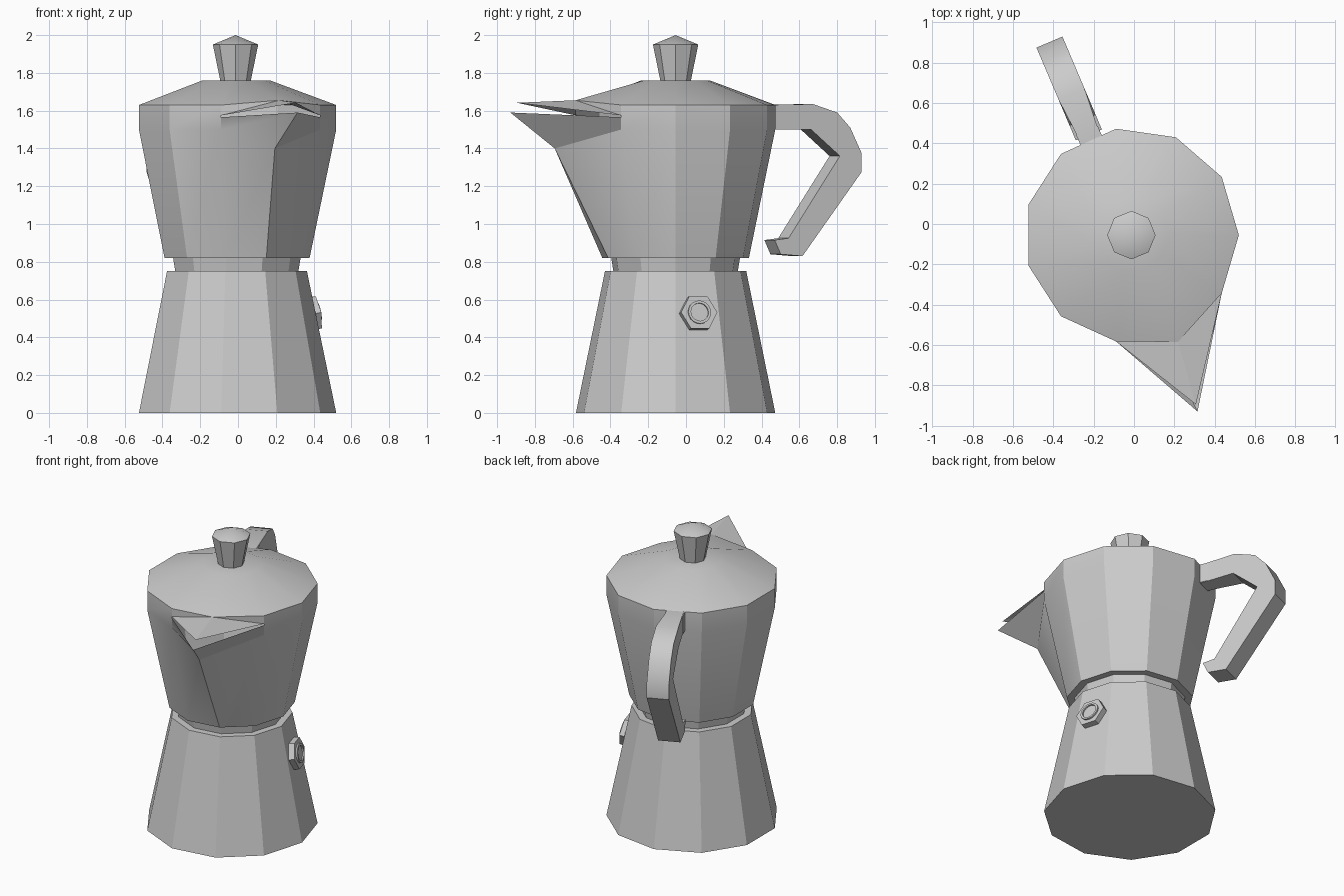
import bpy, bmesh
from math import cos, sin, pi, radians, atan
from mathutils import Vector, Matrix

if "Cube" in bpy.data.objects:
    bpy.data.objects.remove(bpy.data.objects["Cube"])

CX, CY, N = -0.013, -0.055, 11


def finish(name, bm, angle=25):
    bmesh.ops.recalc_face_normals(bm, faces=bm.faces)
    me = bpy.data.meshes.new(name)
    bm.to_mesh(me)
    bm.free()
    ob = bpy.data.objects.new(name, me)
    bpy.context.collection.objects.link(ob)
    bpy.ops.object.select_all(action='DESELECT')
    ob.select_set(True)
    bpy.context.view_layer.objects.active = ob
    bpy.ops.object.shade_smooth_by_angle(angle=radians(angle))
    return ob


def ring(bm, r, z, n=N, cx=CX, cy=CY):
    return [bm.verts.new((cx + r * cos(2 * pi * i / n), cy + r * sin(2 * pi * i / n), z))
            for i in range(n)]


def bridge(bm, a, b):
    n = len(a)
    for i in range(n):
        j = (i + 1) % n
        bm.faces.new((a[i], a[j], b[j], b[i]))


def turned(name, profile, n=N, cx=CX, cy=CY, apex=None, angle=25):
    """Faceted solid through (radius, z) rings, with optional pointed top."""
    bm = bmesh.new()
    rings = [ring(bm, r, z, n, cx, cy) for r, z in profile]
    for a, b in zip(rings, rings[1:]):
        bridge(bm, a, b)
    bm.faces.new(rings[0])
    if apex:
        tip = bm.verts.new((cx, cy, apex))
        for i in range(n):
            bm.faces.new((rings[-1][i], rings[-1][(i + 1) % n], tip))
    else:
        bm.faces.new(rings[-1])
    return finish(name, bm, angle)


# Water chamber, joining collar and lid knob
turned("water_chamber", [(0.533, 0), (0.378, 0.75)])
turned("collar", [(0.332, 0.745), (0.345, 0.825)])
turned("lid_knob", [(0.08, 1.755), (0.12, 1.95)], n=8, apex=2.0)

# Upper pot: one corner is pulled out into the spout
bm = bmesh.new()
bottom, mid, top = ring(bm, 0.392, 0.82), ring(bm, 0.533, 1.5), ring(bm, 0.533, 1.63)
mid[9].co = (0.195, -0.695, 1.4)
top[9].co = (0.315, -0.93, 1.59)
low = {9: top[9]}
for k in (8, 10):
    low[k] = bm.verts.new((top[k].co.x, top[k].co.y, 1.565))
bridge(bm, bottom, mid)
for i in range(N):
    j = (i + 1) % N
    rim = low if i in (8, 9) else top
    bm.faces.new((mid[i], mid[j], rim[j], rim[i]))
bm.faces.new(bottom)
finish("upper_pot", bm)

# Lid with a folded cover above the spout
bm = bmesh.new()
rim, crown = ring(bm, 0.533, 1.63), ring(bm, 0.183, 1.76)
rim[9].co = (0.218, -0.585, 1.655)
bridge(bm, rim, crown)
bm.faces.new(crown)
tip = bm.verts.new((0.307, -0.895, 1.642))
for k in (8, 10):
    corner = bm.verts.new((rim[k].co.x, rim[k].co.y, 1.575))
    bm.faces.new((rim[k], corner, rim[9]))
    bm.faces.new((corner, tip, rim[9]))
finish("lid", bm)

# Handle: side profile (distance from axis, height) given a width
ANG = radians(113)
out = Vector((cos(ANG), sin(ANG), 0))
side = Vector((sin(ANG), -cos(ANG), 0))


def slab(name, profile, width):
    bm = bmesh.new()
    sides = []
    for s in (-1, 1):
        sides.append([bm.verts.new(Vector((CX, CY, z)) + out * r + side * s * width(r, z))
                      for r, z in profile])
        bm.faces.new(sides[-1])
    bridge(bm, *sides)
    return finish(name, bm, 30)


slab("handle", [(0.50, 1.63), (0.76, 1.635), (0.90, 1.59), (0.975, 1.51), (1.04, 1.375),
                (1.04, 1.275), (0.70, 0.83), (0.575, 0.84), (0.54, 0.915), (0.62, 0.925),
                (0.915, 1.36), (0.75, 1.50), (0.50, 1.50)],
     lambda r, z: 0.05 if r < 0.6 and z > 1.4 else 0.07)
slab("handle_lug", [(0.49, 1.628), (0.565, 1.628), (0.565, 1.502), (0.49, 1.502)],
     lambda r, z: 0.058)

# Safety valve: hexagonal nut with a hollow round rim, set square to its facet
bm = bmesh.new()
hex_back = ring(bm, 0.1, -0.02, 6, 0, 0)
hex_front = ring(bm, 0.1, 0.038, 6, 0, 0)
bridge(bm, hex_back, hex_front)
bm.faces.new(hex_back)
bm.faces.new(hex_front)
loops = [ring(bm, r, z, 20, 0, 0) for r, z in
         ((0.062, 0.03), (0.062, 0.048), (0.048, 0.048), (0.048, 0.0385))]
for a, b in zip(loops, loops[1:]):
    bridge(bm, a, b)
bm.faces.new(loops[-1])
bm.faces.new(loops[0])
valve = finish("safety_valve", bm, 30)
facet = pi / N
tilt = atan(0.155 * cos(facet) / 0.75)
z = 0.525
apothem = (0.533 - 0.155 * z / 0.75) * cos(facet)
valve.matrix_world = (Matrix.Translation((CX + apothem * cos(facet), CY + apothem * sin(facet), z))
                      @ Matrix.Rotation(facet, 4, 'Z')
                      @ Matrix.Rotation(pi / 2 - tilt, 4, 'Y')
                      @ Matrix.Rotation(pi / 2, 4, 'Z'))
